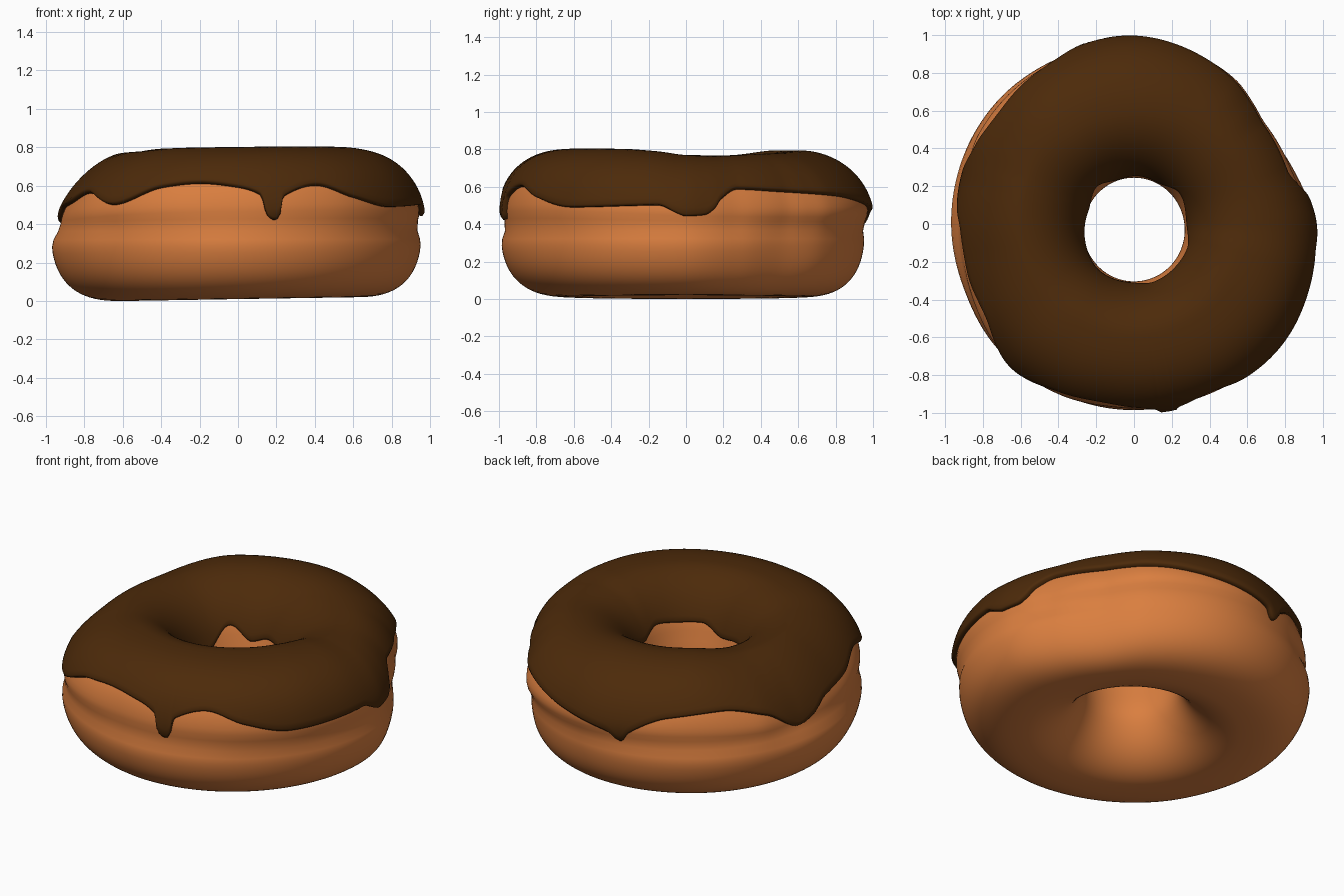
import bpy, bmesh, math

if "Cube" in bpy.data.objects:
    bpy.data.objects.remove(bpy.data.objects["Cube"])

# (angle in degrees, value) pairs around the ring
LOWER_R = [(0, .955), (20, .895), (37, .86), (55, .90), (90, .955), (120, .973), (140, .98),
           (180, .975), (200, .97), (222, .985), (250, .988), (268, .992), (295, .985),
           (320, .975), (342, .967)]
ICING_R = [(0, .975), (8, .95), (20, .915), (37, .912), (46, .94), (55, .975), (69, .995), (90, 1.01),
           (108, .998), (130, .99), (150, .99), (168, .95), (186, .955), (202, .975), (221, 1.01),
           (232, 1.023), (247, 1.02), (264, 1.008), (280, 1.013), (293, 1.016), (306, 1.022),
           (322, 1.018), (339, 1.0), (354, .983)]
EDGE_Z = [(0, .445), (6, .45), (9.5, .48), (12, .53), (19, .585), (33, .575), (60, .55), (75, .52),
          (94, .47), (99, .45), (103, .40), (106, .46), (119, .55), (137, .575), (154, .51),
          (167, .40), (173, .42), (182, .48), (198, .51), (213, .56), (229, .50), (246, .59),
          (258, .61), (270, .59), (277, .55), (278.7, .45), (281, .427), (282.4, .44), (283.8, .54),
          (295, .60), (307, .54), (322, .49), (351, .50), (357, .46)]
INNER_Z = [(0, .50), (35, .56), (60, .48), (85, .50), (108, .47), (134, .55), (165, .43),
           (200, .45), (235, .51), (265, .49), (290, .55), (310, .55), (335, .56)]
TOP_Z = [(0, .77), (15, .764), (40, .775), (60, .782), (90, .795), (125, .795), (160, .768),
         (190, .772), (215, .78), (240, .797), (270, .802), (300, .805), (325, .803), (345, .79)]
ROUNDNESS = [(0, 2.1), (50, 1.95), (90, 2.05), (125, 2.1), (160, 1.55), (190, 1.5), (215, 1.8),
             (250, 2.35), (280, 2.5), (310, 2.6), (340, 2.35)]

RC, ZC, THICK = 0.60, 0.40, 0.028


def ring_value(table, deg):
    """Smooth periodic interpolation without overshoot."""
    n = len(table)
    pts = [(table[i % n][0] + 360 * (i // n), table[i % n][1]) for i in range(-2, n + 3)]
    deg %= 360
    i = max(k for k in range(1, len(pts) - 2) if pts[k][0] <= deg)
    slope = lambda k: (pts[k + 1][1] - pts[k][1]) / (pts[k + 1][0] - pts[k][0])

    def tangent(k):
        a, b = slope(k - 1), slope(k)
        return 2 * a * b / (a + b) if a * b > 0 else 0
    w = pts[i + 1][0] - pts[i][0]
    t = (deg - pts[i][0]) / w
    return ((2*t**3 - 3*t*t + 1) * pts[i][1] + (t**3 - 2*t*t + t) * w * tangent(i)
            + (3*t*t - 2*t**3) * pts[i + 1][1] + (t**3 - t*t) * w * tangent(i + 1))


def section(deg):
    """Cross-section data of the ring at one angle."""
    s, c = math.sin(math.radians(deg)), math.cos(math.radians(deg))
    return dict(
        low=ring_value(LOWER_R, deg), up=ring_value(ICING_R, deg) - THICK,
        hole=.262 - .03 * s - .008 * c * c, top=ring_value(TOP_Z, deg) - THICK - ZC,
        bottom=ZC - .01 - .01 * c, n_up=ring_value(ROUNDNESS, deg))


def profile(sec, phi):
    """Radius and height on the dough surface; phi = 0 outside, pi/2 top, pi hole."""
    s, c = math.sin(phi), math.cos(phi)
    n = 2 if c < 0 else (sec['n_up'] if s > 0 else 2.7)
    h = sec['top'] if s > 0 else sec['bottom']
    z = ZC + math.copysign(h * abs(s) ** (2 / n), s)
    t = min(1, max(0, (z - .26) / .24))
    t = t * t * (3 - 2 * t)
    if c >= 0:
        half = sec['low'] + (sec['up'] - sec['low']) * t - RC
        half -= .022 * math.exp(-((z - .385) / .055) ** 2)
    else:
        half = RC - sec['hole'] - .034 * t
    return RC + math.copysign(half * abs(c) ** (2 / n), c), z


def offset_profile(sec, phi, d):
    r, z = profile(sec, phi)
    r0, z0 = profile(sec, phi - .03)
    r1, z1 = profile(sec, phi + .03)
    length = math.hypot(r1 - r0, z1 - z0)
    return r + d * (z1 - z0) / length, z - d * (r1 - r0) / length


def ring_mesh(name, columns, color):
    """Skin a ring of closed cross-sections given as lists of (radius, height)."""
    bm = bmesh.new()
    grid = []
    for i, col in enumerate(columns):
        a = 2 * math.pi * i / len(columns)
        grid.append([bm.verts.new((r * math.cos(a), r * math.sin(a), z)) for r, z in col])
    rows = len(grid[0])
    for i in range(len(grid)):
        p, q = grid[i - 1], grid[i]
        for j in range(rows):
            k = (j + 1) % rows
            bm.faces.new((p[j], q[j], q[k], p[k]))
    bmesh.ops.recalc_face_normals(bm, faces=bm.faces)
    mesh = bpy.data.meshes.new(name)
    bm.to_mesh(mesh)
    bm.free()
    mesh.shade_smooth()
    mat = bpy.data.materials.new(name + "_color")
    mat.diffuse_color = color
    mat.use_nodes = True
    mat.node_tree.nodes["Principled BSDF"].inputs["Base Color"].default_value = mat.diffuse_color
    mesh.materials.append(mat)
    obj = bpy.data.objects.new(name, mesh)
    bpy.context.collection.objects.link(obj)
    return obj


# Dough ring with a groove around the outside
N = 180
dough = []
for i in range(N):
    sec = section(360 * i / N)
    dough.append([profile(sec, 2 * math.pi * (j + .5) / 80) for j in range(80)])
ring_mesh("dough", dough, (.70, .21, .05, 1))

# Icing shell with a wavy, dripping, rounded edge, closed against the dough
M, ROWS = 480, 36
LIP = [-.012, .006, .02]


def edge_phi(z, h, n):
    s = (z - ZC) / h
    return math.asin(math.copysign(abs(s) ** (n / 2), s))


icing = []
for i in range(M):
    deg = 360 * i / M
    sec = section(deg)
    start = edge_phi(ring_value(EDGE_Z, deg), sec['top'], sec['n_up'])
    end = math.pi - edge_phi(ring_value(INNER_Z, deg), sec['top'], 2)
    col = [offset_profile(sec, start, d) for d in LIP]
    for j in range(ROWS):
        u = (j + .4) / (ROWS - .2)
        col.append(offset_profile(sec, start + (end - start) * u, THICK))
    col += [offset_profile(sec, end, d) for d in reversed(LIP)]
    # underside buried in the dough
    col += [offset_profile(sec, end + (start - end) * k / 12, -.012) for k in range(1, 12)]
    icing.append(col)
ring_mesh("icing", icing, (.073, .023, .003, 1))
